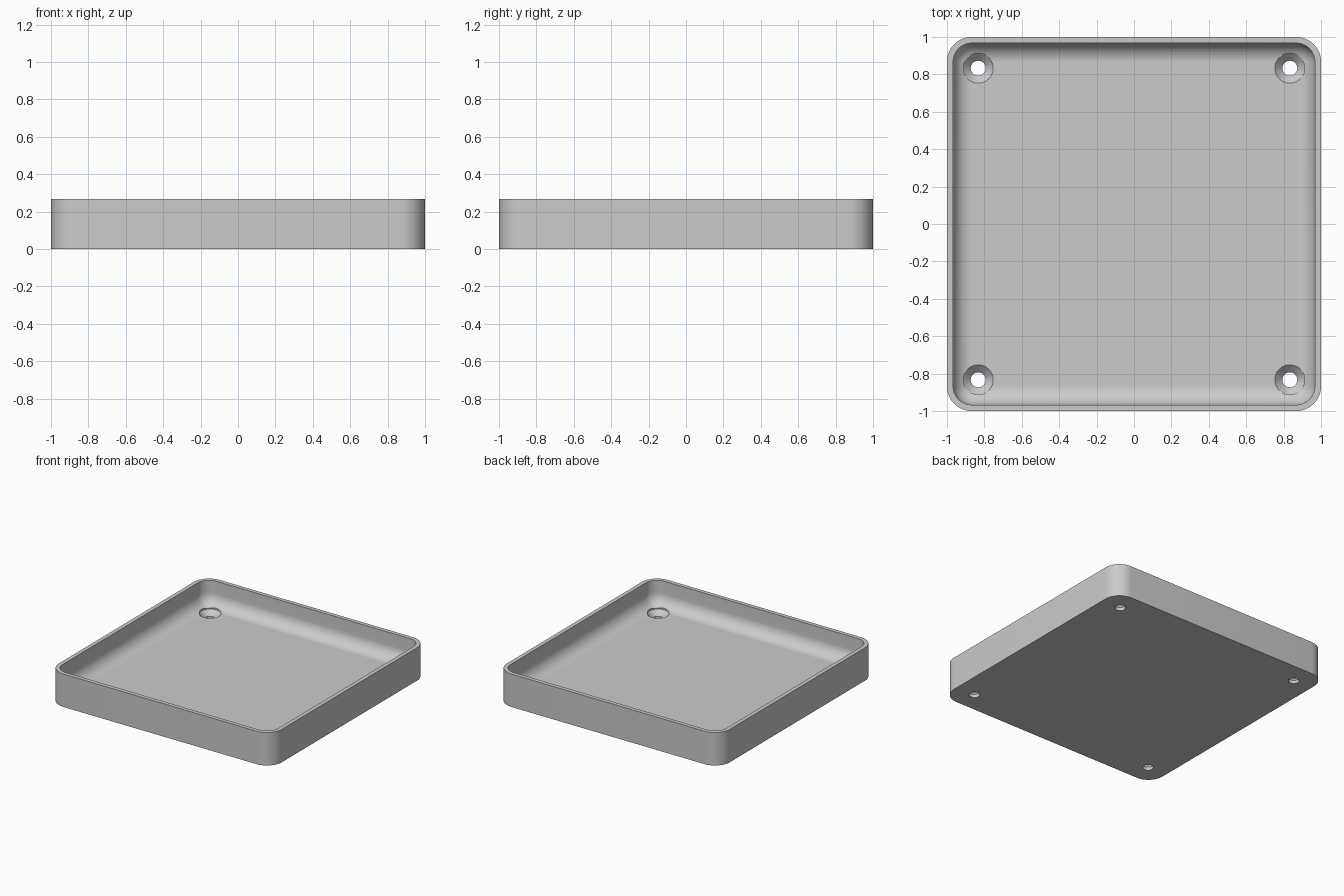
import bpy, bmesh
from math import sin, cos, pi, radians

if "Cube" in bpy.data.objects:
    bpy.data.objects.remove(bpy.data.objects["Cube"])

HALF, HEIGHT, WALL, FLOOR = 1.0, 0.267, 0.033, 0.067
CORNER, FILLET = 0.133, 0.1
HOLE_POS, HOLE_R, SINK_R = 0.833, 0.04, 0.08
ARC = 12

grey = bpy.data.materials.new("plain_grey")
grey.use_nodes = True
colour = (0.6, 0.6, 0.6, 1)
grey.diffuse_color = colour
grey.node_tree.nodes["Principled BSDF"].inputs["Base Color"].default_value = colour


def rounded_square(half, radius, z):
    """Outline of a square with rounded corners, anticlockwise."""
    points = []
    for quarter, (sx, sy) in enumerate([(1, 1), (-1, 1), (-1, -1), (1, -1)]):
        for i in range(ARC + 1):
            a = (quarter + i / ARC) * pi / 2
            points.append((sx * (half - radius) + radius * cos(a),
                           sy * (half - radius) + radius * sin(a), z))
    return points


def circle(x, y, radius, z, sides=48):
    return [(x + radius * cos(2 * pi * i / sides),
             y + radius * sin(2 * pi * i / sides), z) for i in range(sides)]


def loft(bm, outlines):
    """Skin a stack of outlines and cap both ends."""
    rings = [[bm.verts.new(p) for p in outline] for outline in outlines]
    for low, high in zip(rings, rings[1:]):
        for i in range(len(low)):
            j = (i + 1) % len(low)
            bm.faces.new((low[i], low[j], high[j], high[i]))
    bm.faces.new(rings[0][::-1])
    bm.faces.new(rings[-1])


def finish(name, bm):
    bmesh.ops.remove_doubles(bm, verts=bm.verts, dist=0.0001)
    bmesh.ops.recalc_face_normals(bm, faces=bm.faces)
    mesh = bpy.data.meshes.new(name)
    bm.to_mesh(mesh)
    bm.free()
    mesh.materials.append(grey)
    obj = bpy.data.objects.new(name, mesh)
    bpy.context.collection.objects.link(obj)
    return obj


# Tray: outer wall, rim, inner wall, then the fillet curving into the floor
inner = HALF - WALL
outlines = [rounded_square(HALF, CORNER, 0),
            rounded_square(HALF, CORNER, HEIGHT),
            rounded_square(inner, FILLET, HEIGHT)]
for i in range(ARC + 1):
    a = i / ARC * pi / 2
    outlines.append(rounded_square(inner - FILLET * (1 - cos(a)), FILLET * cos(a),
                                   FLOOR + FILLET * (1 - sin(a))))
bm = bmesh.new()
loft(bm, outlines)
tray = finish("tray", bm)

# Countersunk screw holes in the four corners
bm = bmesh.new()
for sx in (-1, 1):
    for sy in (-1, 1):
        x, y = sx * HOLE_POS, sy * HOLE_POS
        loft(bm, [circle(x, y, r, z) for r, z in
                  [(HOLE_R, -0.05), (HOLE_R, 0.026), (SINK_R, 0.066), (SINK_R, 0.2)]])
cutter = finish("screw_hole_cutter", bm)
cutter.hide_render = True

cut = tray.modifiers.new("screw_holes", "BOOLEAN")
cut.operation = "DIFFERENCE"
cut.solver = "EXACT"
cut.object = cutter
bpy.ops.object.select_all(action="DESELECT")
tray.select_set(True)
bpy.context.view_layer.objects.active = tray
bpy.ops.object.modifier_apply(modifier=cut.name)
bpy.data.objects.remove(cutter)
bpy.ops.object.shade_smooth_by_angle(angle=radians(30))
